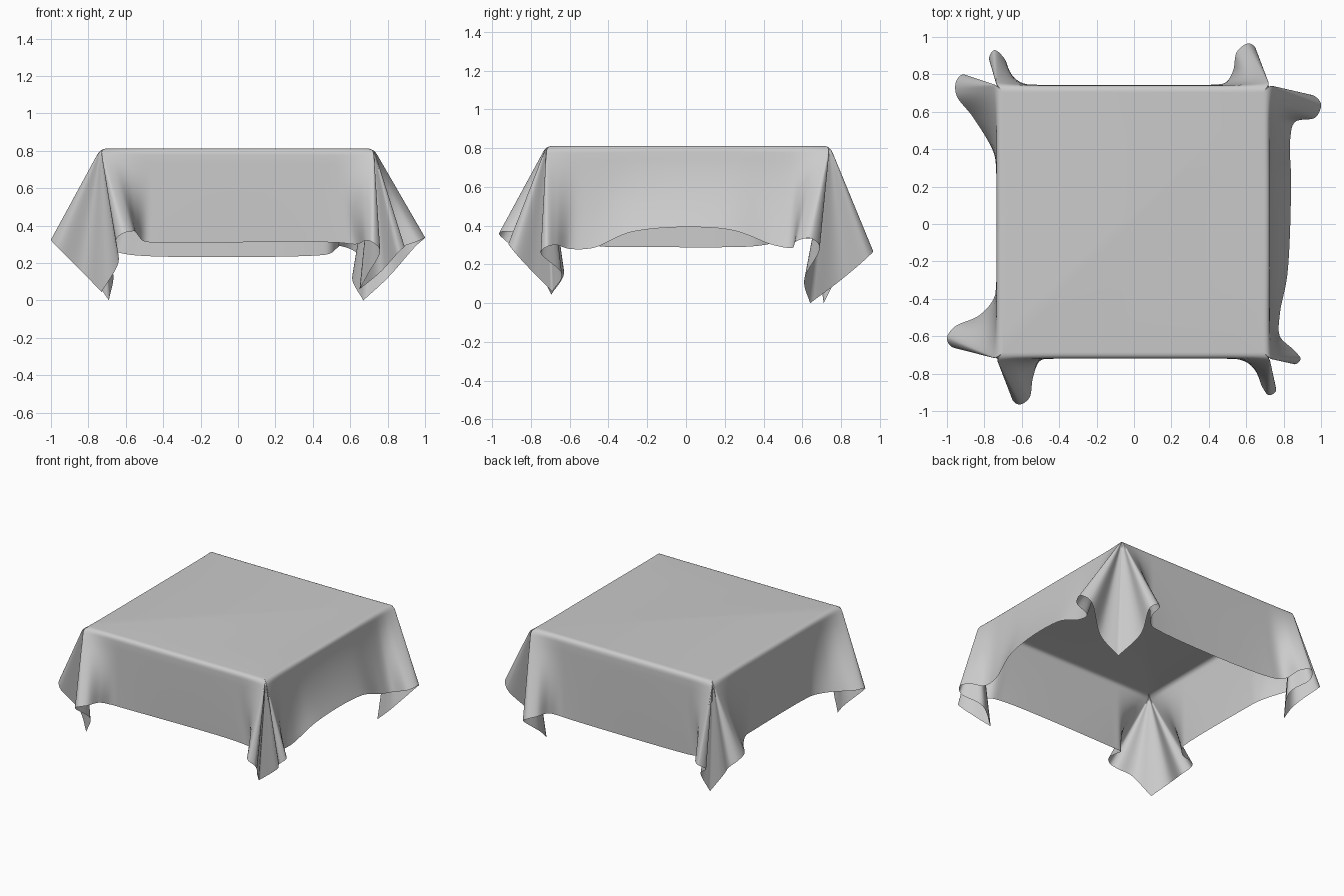
import bpy, bmesh
from mathutils import Vector as V

if "Cube" in bpy.data.objects:
    bpy.data.objects.remove(bpy.data.objects["Cube"])

# Table-top outline under the cloth
X0, X1, Y0, Y1, TOP = -0.735, 0.725, -0.72, 0.742, 0.812
R = 0.034           # softness of the table edge
FL, FR, BR, BL = V((X0, Y0, TOP)), V((X1, Y0, TOP)), V((X1, Y1, TOP)), V((X0, Y1, TOP))

# Hanging cloth corners
t_fl, t_fr = (-.73, -.695, .045), (.65, -.69, .06)
t_br, t_bl = (.67, .64, 0), (-.69, .71, 0)

# Hem of each side: corner tip, fold, straight drop, fold (next tip closes it)
front = [t_fl, (-.64, -.78, .20), (-.65, -.94, .33), (-.61, -.965, .36), (-.56, -.93, .37),
         (-.54, -.82, .355), (-.50, -.73, .315), (-.42, -.72, .31), (.52, -.72, .31),
         (.63, -.735, .30), (.685, -.87, .32), (.72, -.915, .31), (.76, -.89, .27),
         (.70, -.78, .15), t_fr]
right = [t_fr, (.76, -.64, .15), (.86, -.75, .26), (.89, -.72, .29), (.85, -.67, .30),
         (.78, -.60, .28), (.78, -.48, .285), (.82, -.27, .37), (.84, .22, .38),
         (.835, .45, .30), (.86, .545, .285), (.97, .57, .32), (1.0, .64, .335),
         (.95, .69, .29), (.80, .61, .12), t_br]
back = [t_br, (.61, .80, .12), (.65, .94, .24), (.61, .965, .27), (.55, .92, .29),
        (.53, .82, .28), (.49, .757, .25), (.42, .745, .24), (-.54, .745, .24),
        (-.65, .765, .26), (-.69, .88, .29), (-.745, .93, .29), (-.775, .88, .25),
        (-.67, .79, .15), t_bl]
left = [t_bl, (-.79, .70, .14), (-.91, .80, .27), (-.95, .765, .31), (-.95, .69, .33),
        (-.86, .57, .33), (-.75, .38, .297), (-.737, .28, .29), (-.737, -.32, .29),
        (-.75, -.40, .29), (-.83, -.49, .30), (-.96, -.55, .32), (-1.0, -.61, .325),
        (-.97, -.66, .29), (-.83, -.63, .15), t_fl]


def smooth_path(pts, n=8):
    """Centripetal spline through the points."""
    p = [V(q) for q in pts]
    p = [p[0] * 2 - p[1]] + p + [p[-1] * 2 - p[-2]]
    out = []
    for i in range(1, len(p) - 2):
        a, b, c, d = p[i - 1:i + 3]
        t1 = (b - a).length ** .5
        t2 = t1 + (c - b).length ** .5
        t3 = t2 + (d - c).length ** .5
        for k in range(n):
            t = t1 + (t2 - t1) * k / n
            e, f, g = a.lerp(b, t / t1), b.lerp(c, (t - t1) / (t2 - t1)), c.lerp(d, (t - t2) / (t3 - t2))
            out.append(e.lerp(f, t / t2).lerp(f.lerp(g, (t - t1) / (t3 - t1)), (t - t1) / (t2 - t1)))
    return out


def side(pts, c0, c1, outward):
    """Pair each hem point with the table-edge point it hangs from."""
    hem = smooth_path(pts)
    out, half = [h.dot(outward) for h in hem], len(hem) // 2
    i0 = max(range(half), key=lambda i: out[i])
    i1 = max(range(half, len(hem)), key=lambda i: out[i])
    run = [0]
    for a, b in zip(hem, hem[1:]):
        run.append(run[-1] + (b - a).length)
    pairs = []
    for i, h in enumerate(hem):
        f = min(1, max(0, (run[i] - run[i0]) / (run[i1] - run[i0])))
        flare = min(1, 4 * min(f, 1 - f))     # mid-side cloth flares near the hem
        pairs.append((c0.lerp(c1, f), h, 1 + .8 * flare))
    return pairs


pairs = (side(front, FL, FR, V((0, -1, 0))) + side(right, FR, BR, V((1, 0, 0)))
         + side(back, BR, BL, V((0, 1, 0))) + side(left, BL, FL, V((-1, 0, 0))))


def fall(rim, hem, s, power):
    """Point a fraction s of the way down from the table edge."""
    p = rim.lerp(hem, s ** power)
    p.z = rim.z + (hem.z - rim.z) * s
    return p


# Cloth skirt: rounded table edge, then the fall to the hem
bm = bmesh.new()
cols = []
for rim, hem, power in pairs:
    inset = V((min(max(rim.x, X0 + R), X1 - R), min(max(rim.y, Y0 + R), Y1 - R), TOP))
    drop = fall(rim, hem, .07, power)
    col = [inset.lerp(rim, k / 5).lerp(rim.lerp(drop, k / 5), k / 5) for k in range(6)]
    col += [fall(rim, hem, .07 + .093 * k, power) for k in range(1, 11)]
    cols.append([bm.verts.new(v) for v in col])
for a, b in zip(cols, cols[1:] + cols[:1]):
    for k in range(len(a) - 1):
        bm.faces.new((a[k], a[k + 1], b[k + 1], b[k]))
bmesh.ops.remove_doubles(bm, verts=bm.verts, dist=1e-5)

# Flat cloth over the table top
rim_edges = [e for e in bm.edges if e.is_boundary and all(v.co.z > TOP - .001 for v in e.verts)]
bmesh.ops.contextual_create(bm, geom=rim_edges)
bmesh.ops.recalc_face_normals(bm, faces=bm.faces)
bm.normal_update()
if max(bm.faces, key=lambda f: f.calc_area()).normal.z < 0:
    bmesh.ops.reverse_faces(bm, faces=bm.faces)
for f in bm.faces:
    f.smooth = True

mesh = bpy.data.meshes.new("tablecloth")
bm.to_mesh(mesh)
bm.free()
cloth = bpy.data.objects.new("tablecloth", mesh)
bpy.context.collection.objects.link(cloth)
